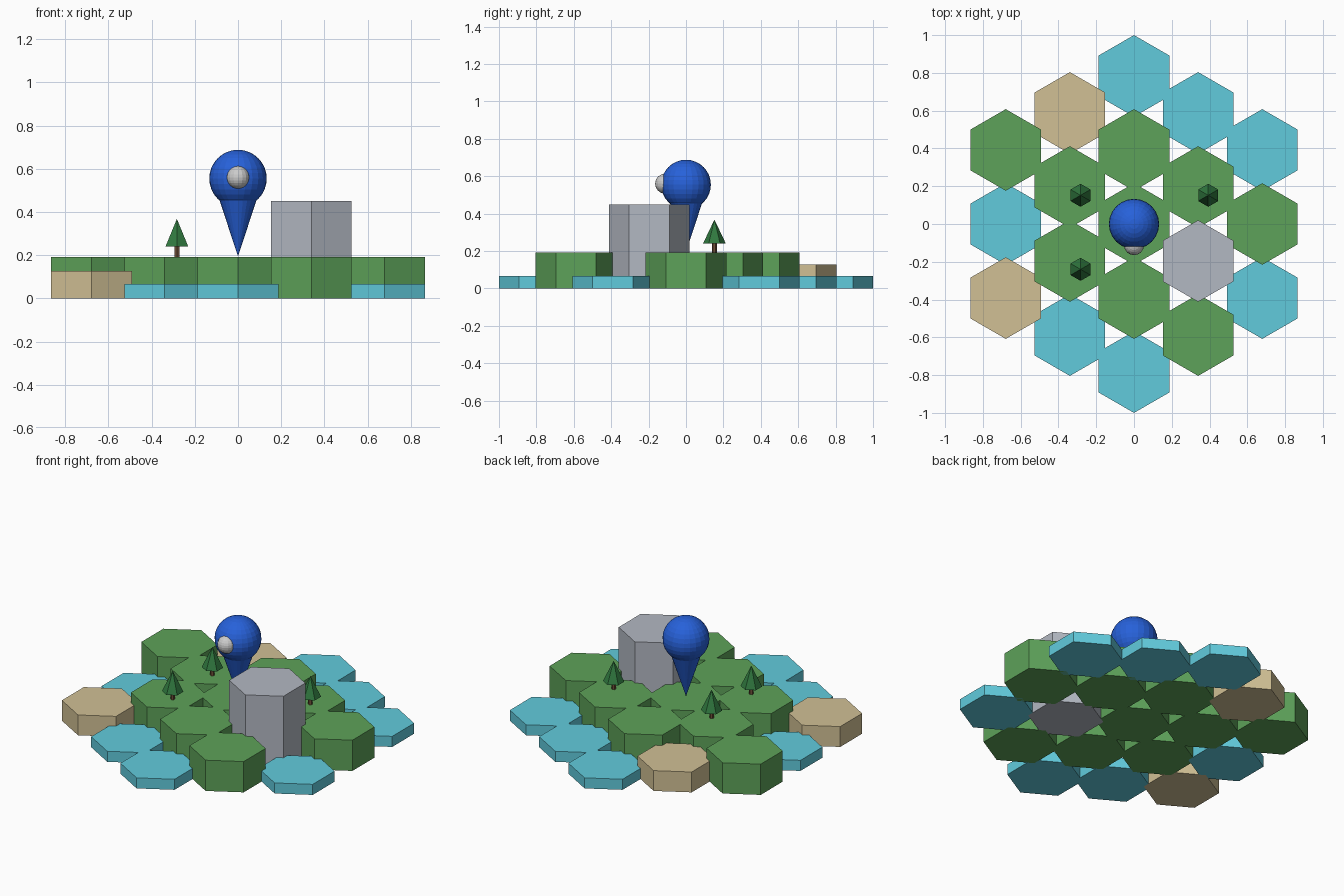
import bpy, bmesh, math
from mathutils import Matrix

if "Cube" in bpy.data.objects:
    bpy.data.objects.remove(bpy.data.objects["Cube"])


def material(name, rgb):
    m = bpy.data.materials.new(name)
    m.diffuse_color = (*rgb, 1)
    m.use_nodes = True
    m.node_tree.nodes["Principled BSDF"].inputs["Base Color"].default_value = m.diffuse_color
    return m


GRASS = material("grass", (0.11, 0.36, 0.10))
WATER = material("water", (0.12, 0.60, 0.72))
SAND = material("sand", (0.64, 0.53, 0.30))
ROCK = material("rock", (0.45, 0.48, 0.54))
LEAF = material("leaf", (0.03, 0.19, 0.05))
BARK = material("bark", (0.16, 0.08, 0.04))
BLUE = material("marker_blue", (0.02, 0.12, 0.70))

R, PITCH = 0.216, 0.392      # tile corner radius and centre spacing
TOP = 0.192                  # grass height


def finish(bm, name, mat):
    bmesh.ops.recalc_face_normals(bm, faces=bm.faces)
    me = bpy.data.meshes.new(name)
    bm.to_mesh(me)
    bm.free()
    ob = bpy.data.objects.new(name, me)
    bpy.context.collection.objects.link(ob)
    if mat:
        me.materials.append(mat)
    return ob


def tapered(name, x, y, z0, z1, r0, r1, sides, mat):
    # prism or cone with a corner facing +y; a zero radius gives a point
    bm = bmesh.new()
    rings = []
    for z, r in ((z0, r0), (z1, r1)):
        n = sides if r > 0 else 1
        ring = []
        for i in range(n):
            a = math.tau * i / n + math.pi / 2
            ring.append(bm.verts.new((x + r * math.cos(a), y + r * math.sin(a), z)))
        if n > 1:
            bm.faces.new(ring)
        rings.append(ring)
    lo, hi = rings
    for i in range(sides):
        j = (i + 1) % sides
        quad = [lo[i % len(lo)], lo[j % len(lo)], hi[j % len(hi)], hi[i % len(hi)]]
        bm.faces.new(list(dict.fromkeys(quad)))
    return finish(bm, name, mat)


def ball(name, loc, r, u, v, mat):
    bm = bmesh.new()
    bmesh.ops.create_uvsphere(bm, u_segments=u, v_segments=v, radius=r,
                              matrix=Matrix.Translation(loc))
    return finish(bm, name, mat)


# Hex tiles: each column listed from back to front
KINDS = {"G": ("grass_tile", TOP, GRASS), "W": ("water_tile", 0.066, WATER),
         "S": ("sand_tile", 0.127, SAND), "R": ("rock_tile", 0.45, ROCK)}
for c, column in enumerate(("GWS", "SGGW", "WGGGW", "WGRG", "WGW")):
    x = (c - 2) * PITCH * math.sqrt(3) / 2
    for k, kind in enumerate(column):
        y = ((len(column) - 1) / 2 - k) * PITCH
        name, height, mat = KINDS[kind]
        tapered(name, x, y, 0, height, R, R, 6, mat)

# Trees
for x, y in ((-0.283, 0.152), (0.393, 0.152), (-0.283, -0.24)):
    tapered("tree_trunk", x, y, TOP, 0.242, 0.013, 0.013, 6, BARK)
    tapered("tree_crown", x, y, 0.24, 0.368, 0.061, 0, 6, LEAF)

# Map marker: pointed stem, round head, grey spot on the front
tapered("marker_stem", 0, 0, TOP + 0.002, 0.49, 0, 0.097, 24, BLUE)
ball("marker_head", (0, 0, 0.555), 0.133, 24, 16, BLUE)
ball("marker_spot", (0, -0.112, 0.56), 0.053, 16, 12, None)
